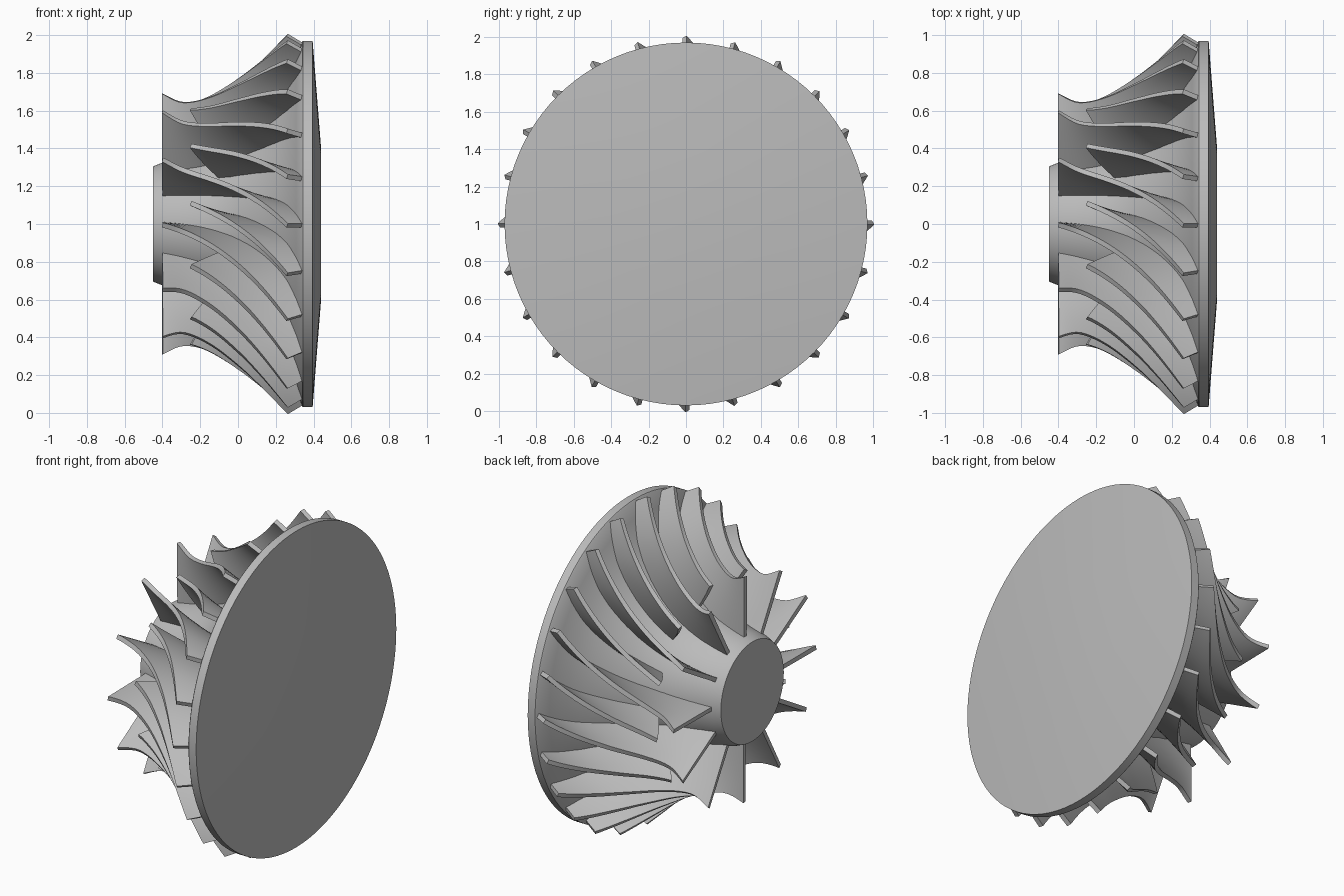
import bpy, bmesh
from math import sin, cos, pi, radians
from mathutils import Vector

if "Cube" in bpy.data.objects:
    bpy.data.objects.remove(bpy.data.objects["Cube"])

metal = bpy.data.materials.new("brushed grey")
metal.use_nodes = True
GREY = (0.5, 0.5, 0.5, 1)
metal.diffuse_color = GREY
metal.node_tree.nodes["Principled BSDF"].inputs["Base Color"].default_value = GREY


def polar(x, r, a):
    # the wheel turns about the x axis at z = 1; angle 0 faces the front
    return Vector((x, -r * cos(a), 1 + r * sin(a)))


def finish(name, bm, angle):
    mesh = bpy.data.meshes.new(name)
    bm.normal_update()
    bm.to_mesh(mesh)
    bm.free()
    mesh.materials.append(metal)
    ob = bpy.data.objects.new(name, mesh)
    bpy.context.collection.objects.link(ob)
    bpy.ops.object.select_all(action='DESELECT')
    ob.select_set(True)
    bpy.context.view_layer.objects.active = ob
    bpy.ops.object.shade_smooth_by_angle(angle=radians(angle))
    return ob


def sample(pts, t):
    # smooth spline through evenly spaced profile points
    n = len(pts) - 1
    i = min(int(t * n), n - 1)
    u = t * n - i
    p = [Vector(pts[max(0, min(n, i + k))]) for k in (-1, 0, 1, 2)]
    return 0.5 * (2 * p[1] + (p[2] - p[0]) * u
                  + (2 * p[0] - 5 * p[1] + 4 * p[2] - p[3]) * u ** 2
                  + (3 * p[1] - p[0] - 3 * p[2] + p[3]) * u ** 3)


# Meridional curves (x, radius) of blade root and blade tip
ROOT = [(-0.40, 0.325), (-0.22, 0.37), (-0.04, 0.45), (0.13, 0.60), (0.26, 0.78), (0.34, 0.965)]
TIP = [(-0.40, 0.69), (-0.29, 0.645), (-0.15, 0.68), (0.0, 0.77), (0.13, 0.875), (0.26, 1.0)]


# Hub: nose, flared body, rim and shallow conical back, lathed about x
def build_hub(sides=96):
    profile = [(-0.45, 0.305)] + [sample(ROOT, i / 10) for i in range(11)]
    profile += [(0.345, 0.97), (0.395, 0.97), (0.44, 0.40)]
    bm = bmesh.new()
    rings = [[bm.verts.new(polar(x, r, 2 * pi * k / sides)) for k in range(sides)]
             for x, r in profile]
    for a, b in zip(rings, rings[1:]):
        for k in range(sides):
            j = (k + 1) % sides
            bm.faces.new((a[k], a[j], b[j], b[k]))
    bm.faces.new(rings[0])
    bm.faces.new(rings[-1])
    bmesh.ops.recalc_face_normals(bm, faces=bm.faces)
    return finish("hub", bm, 25)


# Blade: swept sheet between root and tip curves, thickened
def build_blade(name, angle, start_root, start_tip, steps=24, rows=4, thick=0.026):
    bm = bmesh.new()
    grid = []
    for i in range(steps + 1):
        f = i / steps
        row = []
        for k in range(rows + 1):
            h = k / rows
            start = start_root + (start_tip - start_root) * h
            t = start + (1 - start) * f
            root, tip = sample(ROOT, t), sample(TIP, t)
            root.y -= 0.012
            x, r = root.lerp(tip, h)
            wrap = 30 * max(0, (sample(TIP, t).x + 0.4) / 0.66) ** 1.25
            row.append(bm.verts.new(polar(x, r, radians(angle - wrap - 0.5))))
        grid.append(row)
    for a, b in zip(grid, grid[1:]):
        for k in range(rows):
            bm.faces.new((a[k], a[k + 1], b[k + 1], b[k]))
    ob = finish(name, bm, 30)
    mod = ob.modifiers.new("thickness", 'SOLIDIFY')
    mod.thickness = thick
    mod.offset = 0
    bpy.ops.object.modifier_apply(modifier=mod.name)
    bpy.ops.object.shade_smooth_by_angle(angle=radians(30))
    return ob


build_hub()
for n in range(12):
    build_blade(f"main_blade_{n + 1}", 30 * n, 0.0, 0.0)
    build_blade(f"splitter_blade_{n + 1}", 30 * n + 15, 0.34, 0.26)
